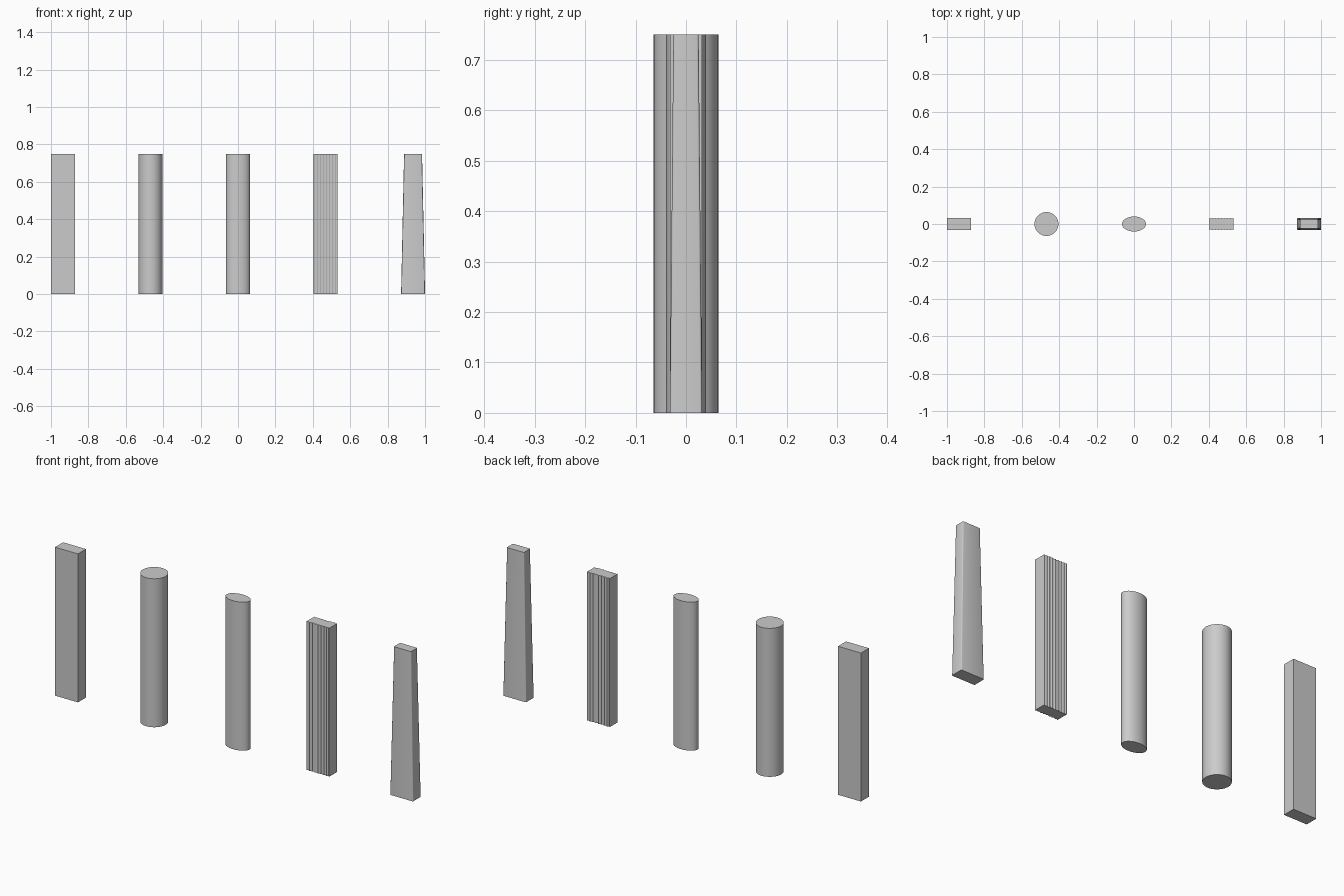
import bpy, bmesh, math

if "Cube" in bpy.data.objects:
    bpy.data.objects.remove(bpy.data.objects["Cube"])

H = 0.75      # column height
HW = 0.064    # half width
HD = 0.032    # half depth
STEP = 0.468  # column spacing


def loft(name, cx, sections, smooth=False):
    """Skin a stack of (z, outline) sections and cap both ends."""
    bm = bmesh.new()
    rings = [[bm.verts.new((x, y, z)) for x, y in pts] for z, pts in sections]
    n = len(rings[0])
    for a, b in zip(rings, rings[1:]):
        for i in range(n):
            j = (i + 1) % n
            bm.faces.new((a[i], a[j], b[j], b[i]))
    bm.faces.new(rings[0][::-1])
    bm.faces.new(rings[-1])
    mesh = bpy.data.meshes.new(name)
    bm.to_mesh(mesh)
    bm.free()
    ob = bpy.data.objects.new(name, mesh)
    bpy.context.collection.objects.link(ob)
    ob.location.x = cx
    if smooth:
        bpy.ops.object.select_all(action='DESELECT')
        ob.select_set(True)
        bpy.context.view_layer.objects.active = ob
        bpy.ops.object.shade_smooth_by_angle(angle=math.radians(30))
    return ob


def rect(w, d):
    return [(-w, -d), (w, -d), (w, d), (-w, d)]


def ellipse(a, b, n=48):
    return [(a * math.cos(2 * math.pi * i / n), b * math.sin(2 * math.pi * i / n))
            for i in range(n)]


def fluted(w, d, count=8, depth=0.004, seg=6):
    """Rectangle with shallow round grooves on the front and back."""
    pitch = 2 * w / count
    fillet = pitch * 0.14
    front = [(-w, -d)]
    for k in range(count):
        x0 = -w + k * pitch + fillet
        span = pitch - 2 * fillet
        for s in range(seg + 1):
            t = math.pi * s / seg
            front.append((x0 + span * (1 - math.cos(t)) / 2, -d + depth * math.sin(t)))
    front.append((w, -d))
    return front + [(-x, -y) for x, y in front]


def rounded(w, d, r=0.004, seg=3):
    """Rectangle with small rounded corners."""
    pts = []
    for k, (sx, sy) in enumerate([(1, 1), (-1, 1), (-1, -1), (1, -1)]):
        for s in range(seg + 1):
            a = math.pi / 2 * (k + s / seg)
            pts.append((sx * (w - r) + r * math.cos(a), sy * (d - r) + r * math.sin(a)))
    return pts


def straight(outline):
    return [(0, outline), (H, outline)]


# Plain, round, oval and fluted columns
loft("square_column", -2 * STEP, straight(rect(HW, HD)))
loft("round_column", -STEP, straight(ellipse(HW, HW)), True)
loft("oval_column", 0, straight(ellipse(HW, 0.04)), True)
loft("fluted_column", STEP, straight(fluted(HW, HD)))

# Tapered column with softened edges
taper = []
for i in range(9):
    t = i / 8
    k = 1 - t
    taper.append((H * t, rounded(0.048 + 0.016 * k, 0.025 + 0.007 * k)))
loft("tapered_column", 2 * STEP, taper, True)
